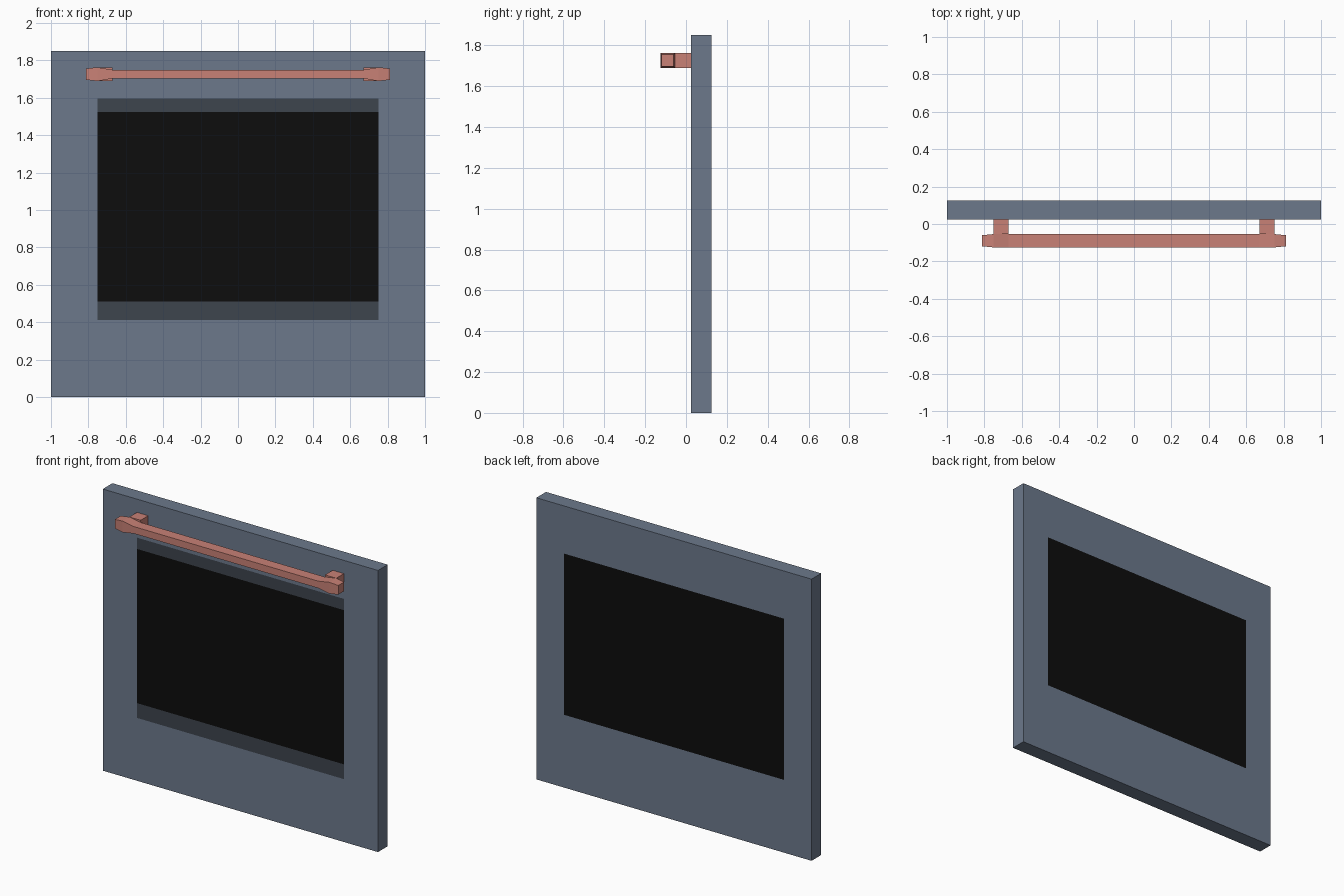
import bpy, bmesh
from mathutils import Vector

if "Cube" in bpy.data.objects:
    bpy.data.objects.remove(bpy.data.objects["Cube"])


def material(name, rgb):
    m = bpy.data.materials.new(name)
    m.diffuse_color = (*rgb, 1)
    m.use_nodes = True
    m.node_tree.nodes["Principled BSDF"].inputs["Base Color"].default_value = m.diffuse_color
    return m


def add_object(name, bm, mats):
    bmesh.ops.recalc_face_normals(bm, faces=bm.faces)
    mesh = bpy.data.meshes.new(name)
    bm.to_mesh(mesh)
    bm.free()
    for m in mats:
        mesh.materials.append(m)
    ob = bpy.data.objects.new(name, mesh)
    bpy.context.collection.objects.link(ob)
    return ob


def box(bm, lo, hi):
    lo, hi = Vector(lo), Vector(hi)
    verts = bmesh.ops.create_cube(bm, size=1)["verts"]
    bmesh.ops.scale(bm, vec=hi - lo, verts=verts)
    bmesh.ops.translate(bm, vec=(lo + hi) / 2, verts=verts)


steel = material("slate_enamel", (0.15, 0.19, 0.26))
glass = material("black_glass", (0.004, 0.004, 0.004))
trim = material("dark_trim", (0.048, 0.058, 0.075))
red = material("handle_red", (0.58, 0.22, 0.18))

# Door panel: a slab cut along the window outlines
bm = bmesh.new()
box(bm, (-1, 0.025, 0), (1, 0.125, 1.85))
cuts = [(0, x) for x in (-0.8, -0.752, 0.752, 0.8)]
cuts += [(2, z) for z in (0.413, 0.478, 0.51, 1.523, 1.537, 1.597)]
for axis, value in cuts:
    co, no = Vector(), Vector()
    co[axis], no[axis] = value, 1
    bmesh.ops.bisect_plane(bm, geom=bm.verts[:] + bm.edges[:] + bm.faces[:],
                           plane_co=co, plane_no=no)

# Flush front glass with trim bands, and the larger back glass
for f in bm.faces:
    c = f.calc_center_median()
    if c.y < 0.03 and abs(c.x) < 0.752 and 0.413 < c.z < 1.597:
        f.material_index = 1 if 0.51 < c.z < 1.523 else 2
    elif c.y > 0.12 and abs(c.x) < 0.8 and 0.478 < c.z < 1.537:
        f.material_index = 1
add_object("door_panel", bm, [steel, glass, trim])

# Handle bar: rectangular sections (x, y front, y back, half height)
ZC = 1.726
ends = [(0.812, -0.119, -0.06, 0.03),
        (0.752, -0.125, -0.054, 0.037),
        (0.67, -0.125, -0.054, 0.023)]
sections = [(-x, a, b, h) for x, a, b, h in ends] + ends[::-1]
bm = bmesh.new()
rings = [[bm.verts.new((x, y, ZC + s * h))
          for y, s in ((a, -1), (b, -1), (b, 1), (a, 1))]
         for x, a, b, h in sections]
for r, q in zip(rings, rings[1:]):
    for i in range(4):
        j = (i + 1) % 4
        bm.faces.new((r[i], r[j], q[j], q[i]))
bm.faces.new(rings[0])
bm.faces.new(rings[-1])
add_object("handle_bar", bm, [red])

# Handle posts joining the bar to the door
for side, name in ((-1, "left"), (1, "right")):
    bm = bmesh.new()
    x0, x1 = sorted((side * 0.67, side * 0.752))
    box(bm, (x0, -0.054, ZC - 0.037), (x1, 0.025, ZC + 0.037))
    add_object("handle_post_" + name, bm, [red])
